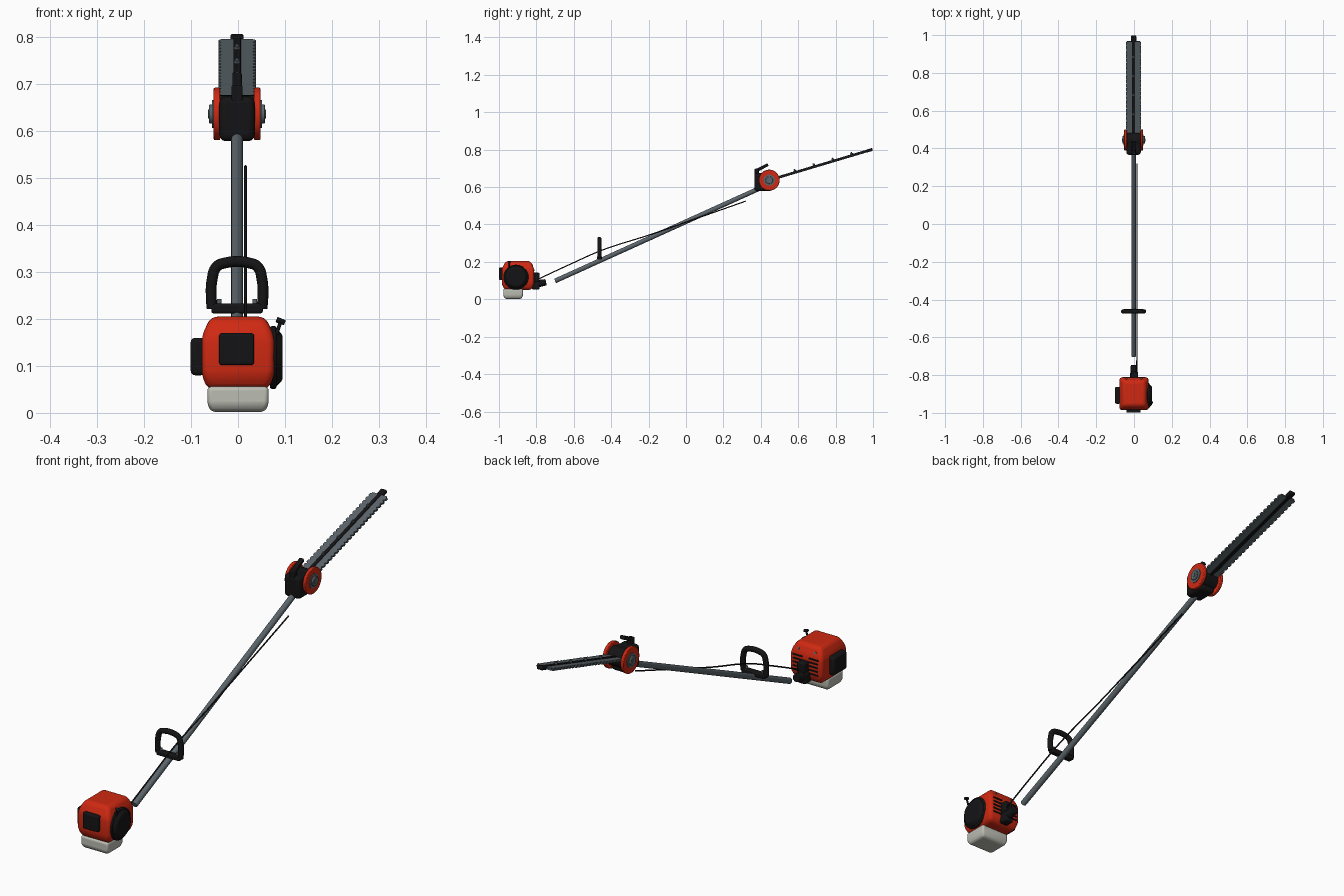
import bpy, bmesh, math
from mathutils import Matrix, Vector

if "Cube" in bpy.data.objects:
    bpy.data.objects.remove(bpy.data.objects["Cube"])

CX = -0.002  # centre line of the pole and cutter head


def mat(name, c):
    m = bpy.data.materials.new(name)
    m.diffuse_color = (*c, 1)
    m.use_nodes = True
    m.node_tree.nodes["Principled BSDF"].inputs["Base Color"].default_value = m.diffuse_color
    return m


RED = mat("red plastic", (0.62, 0.022, 0.006))
BLACK = mat("black plastic", (0.007, 0.007, 0.008))
STEEL = mat("grey steel", (0.105, 0.13, 0.145))
TANK = mat("pale tank", (0.50, 0.51, 0.45))


def finish(name, bm, m, bevel=0.0, seg=3, mtx=None):
    if mtx:
        bm.transform(mtx)
    bmesh.ops.recalc_face_normals(bm, faces=bm.faces)
    me = bpy.data.meshes.new(name)
    bm.to_mesh(me)
    bm.free()
    ob = bpy.data.objects.new(name, me)
    bpy.context.collection.objects.link(ob)
    me.materials.append(m)
    if bevel:
        b = ob.modifiers.new("bevel", 'BEVEL')
        b.width, b.segments, b.limit_method = bevel, seg, 'ANGLE'
        b.angle_limit = math.radians(20)
    bpy.ops.object.select_all(action='DESELECT')
    ob.select_set(True)
    bpy.context.view_layer.objects.active = ob
    bpy.ops.object.shade_smooth_by_angle(angle=math.radians(40))
    return ob


def box(name, lo, hi, m, bevel=0.0, mtx=None):
    bm = bmesh.new()
    bmesh.ops.create_cube(bm, size=1)
    for v in bm.verts:
        v.co = Vector([lo[i] + (v.co[i] + 0.5) * (hi[i] - lo[i]) for i in range(3)])
    return finish(name, bm, m, bevel, 3, mtx)


def cyl(name, a, b, r, m, r2=None, bevel=0.0, n=32, mtx=None):
    a, b = Vector(a), Vector(b)
    bm = bmesh.new()
    bmesh.ops.create_cone(bm, cap_ends=True, segments=n, radius1=r,
                          radius2=r if r2 is None else r2, depth=(b - a).length)
    bm.transform(Matrix.Translation((a + b) / 2) @ (b - a).to_track_quat('Z', 'Y').to_matrix().to_4x4())
    return finish(name, bm, m, bevel, 2, mtx)


def loft(name, rings, m, bevel):
    """Stacked rectangles (z, half width, y0, y1)."""
    bm = bmesh.new()
    prev = None
    for z, h, y0, y1 in rings:
        r = [bm.verts.new(p) for p in ((-h, y0, z), (h, y0, z), (h, y1, z), (-h, y1, z))]
        if prev:
            for i in range(4):
                bm.faces.new((prev[i], prev[(i + 1) % 4], r[(i + 1) % 4], r[i]))
        else:
            bm.faces.new(r[::-1])
        prev = r
    bm.faces.new(prev)
    return finish(name, bm, m, bevel, 4)


def tube(name, pts, r, m):
    cu = bpy.data.curves.new(name, 'CURVE')
    cu.dimensions, cu.bevel_depth, cu.bevel_resolution = '3D', r, 4
    cu.use_fill_caps = True
    cu.resolution_u = 8
    s = cu.splines.new('BEZIER')
    s.bezier_points.add(len(pts) - 1)
    for bp, p in zip(s.bezier_points, pts):
        bp.co = p
        bp.handle_left_type = bp.handle_right_type = 'AUTO'
    ob = bpy.data.objects.new(name, cu)
    bpy.context.collection.objects.link(ob)
    cu.materials.append(m)
    return ob


# Engine housing and tank
loft("engine_housing", [(0.05, 0.064, -0.968, -0.828), (0.078, 0.077, -0.985, -0.812),
                        (0.165, 0.077, -0.985, -0.812), (0.205, 0.058, -0.962, -0.832)], RED, 0.014)
loft("fuel_tank", [(0.002, 0.056, -0.965, -0.882), (0.016, 0.065, -0.977, -0.872),
                   (0.056, 0.065, -0.977, -0.872)], TANK, 0.01)
box("front_exhaust_panel", (-0.04, -0.999, 0.102), (0.034, -0.975, 0.170), BLACK, 0.005)
box("air_filter_cover", (-0.101, -0.952, 0.080), (-0.07, -0.862, 0.160), BLACK, 0.010)

# Starter cover with stepped rings and pull handle
cyl("starter_cover", (0.068, -0.909, 0.118), (0.082, -0.909, 0.118), 0.067, BLACK, bevel=0.004)
cyl("starter_dome", (0.080, -0.909, 0.118), (0.095, -0.909, 0.118), 0.063, BLACK, r2=0.048, bevel=0.004)
cyl("starter_stem", (0.082, -0.945, 0.168), (0.092, -0.945, 0.198), 0.004, BLACK, n=12)
cyl("starter_grip", (0.082, -0.945, 0.199), (0.100, -0.945, 0.192), 0.006, BLACK, bevel=0.002, n=16)

# Cooling slots and screws on the back of the housing
for i in range(5):
    z = 0.088 + i * 0.016
    for s in (-1, 1):
        box("cooling_slot", (s * 0.038 - 0.022, -0.816, z), (s * 0.038 + 0.022, -0.809, z + 0.006), BLACK)
for s in (-1, 1):
    cyl("housing_screw", (s * 0.04, -0.832, 0.176), (s * 0.04, -0.818, 0.182), 0.005, STEEL, n=12)

# Clutch mount behind the engine
box("clutch_mount", (-0.02, -0.825, 0.052), (0.02, -0.782, 0.100), BLACK, 0.008)
box("throttle_block", (-0.014, -0.82, 0.095), (0.022, -0.782, 0.142), BLACK, 0.006)
cyl("clutch_collar", (0, -0.80, 0.082), (0, -0.748, 0.091), 0.020, BLACK, r2=0.017, bevel=0.003)

# Pole and throttle cable
cyl("pole", (CX, -0.70, 0.098), (CX, 0.42, 0.605), 0.0125, STEEL, bevel=0.001)
tube("throttle_cable", [(0.014, -0.79, 0.108), (0.016, -0.62, 0.187), (0.016, -0.45, 0.262),
                        (0.016, -0.2, 0.343), (0.016, 0.05, 0.430), (0.016, 0.32, 0.525)], 0.003, BLACK)

# Loop handle with clamp
half = [(0.053, 0.222), (0.055, 0.245), (0.053, 0.285), (0.044, 0.311), (0.028, 0.319)]
loop = [(CX - x, -0.463, z) for x, z in half] + [(CX + x, -0.463, z) for x, z in half[::-1]]
tube("loop_handle", loop, 0.0115, BLACK)
box("handle_clamp", (CX - 0.055, -0.475, 0.212), (CX + 0.055, -0.450, 0.233), BLACK, 0.005)
for s in (-1, 1):
    cyl("clamp_bolt", (CX + s * 0.038, -0.463, 0.230), (CX + s * 0.038, -0.463, 0.243), 0.005, STEEL, n=12)

# Gearbox with side discs and hubs
GY, GZ = 0.445, 0.637
box("gearbox", (CX - 0.038, 0.366, 0.579), (CX + 0.038, 0.462, 0.674), BLACK, 0.014)
cyl("gearbox_core", (CX - 0.04, GY, GZ), (CX + 0.04, GY, GZ), 0.040, BLACK)
for s in (-1, 1):
    x = lambda d: (CX + s * d, GY, GZ)
    cyl("side_disc", x(0.036), x(0.050), 0.056, RED, bevel=0.003, n=48)
    cyl("side_hub", x(0.045), x(0.060), 0.020, STEEL, bevel=0.002)
    cyl("hub_ring", x(0.049), x(0.053), 0.030, STEEL)
    cyl("hub_bolt", x(0.059), x(0.062), 0.010, STEEL, n=6)

# Angle adjusting lever
box("lever_post", (CX - 0.012, 0.367, 0.66), (CX + 0.012, 0.390, 0.698), BLACK, 0.004)
tilt = Matrix.Translation((CX, 0.376, 0.688)) @ Matrix.Rotation(math.radians(27), 4, 'X')
box("angle_lever", (-0.010, -0.005, -0.008), (0.010, 0.070, 0.008), BLACK, 0.004, tilt)

# Cutter: two serrated plates along a tilted axis
B = Matrix.Translation((CX, GY, GZ)) @ Matrix.Rotation(math.radians(16.6), 4, 'X')


def toothed_plate(name, w0, w1, shift, teeth=22):
    start, end = 0.035, 0.543
    p = (end - start) / teeth
    edge = []
    for i in range(teeth):
        y = start + i * p
        for f, x in ((0.0, 0.034), (0.2, 0.040), (0.65, 0.040), (0.85, 0.034)):
            edge.append((x, min(y + f * p + shift, end)))
    outline = edge + [(0.034, end + 0.001), (-0.034, end + 0.001)] + [(-x, y) for x, y in edge[::-1]]
    bm = bmesh.new()
    f = bm.faces.new([bm.verts.new((x, y, w0)) for x, y in outline])
    r = bmesh.ops.extrude_face_region(bm, geom=[f])
    bmesh.ops.translate(bm, verts=[v for v in r['geom'] if isinstance(v, bmesh.types.BMVert)],
                        vec=(0, 0, w1 - w0))
    return finish(name, bm, STEEL, mtx=B)


toothed_plate("upper_blade", 0.0005, 0.005, 0.0)
toothed_plate("lower_blade", -0.005, -0.0005, 0.004)
box("blade_guide_bar", (-0.008, 0.02, -0.007), (0.008, 0.560, 0.007), BLACK, 0.001, B)
box("blade_tip_guard", (-0.014, 0.543, -0.008), (0.014, 0.576, 0.008), BLACK, 0.005, B)
for d in (0.145, 0.252, 0.357, 0.462):
    cyl("blade_bolt", (0, d, 0.004), (0, d, 0.013), 0.007, STEEL, n=6, mtx=B)
    cyl("blade_bolt_stud", (0, d, 0.012), (0, d, 0.018), 0.004, STEEL, n=12, mtx=B)
